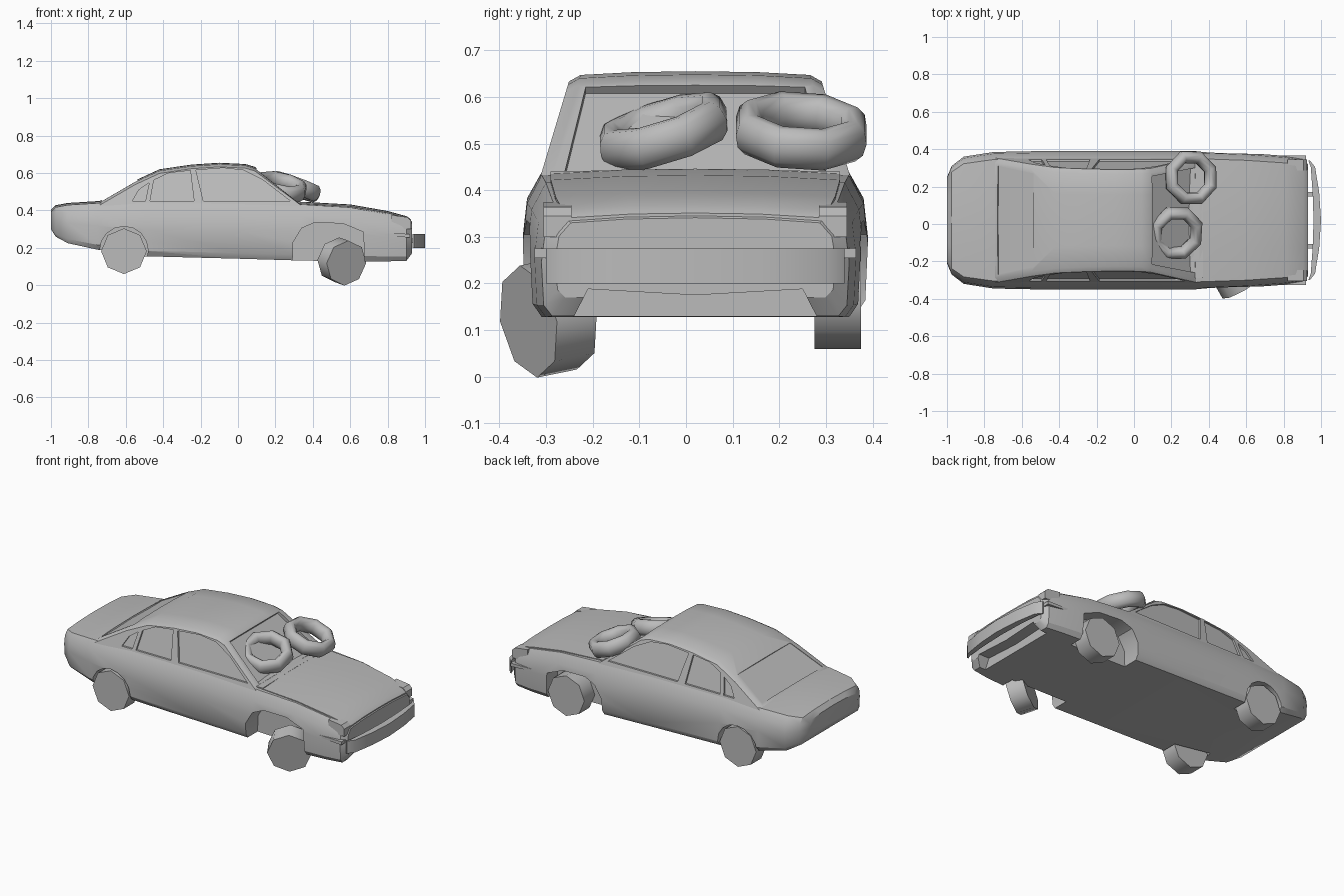
import bpy, bmesh, math
from mathutils import Vector, Matrix

if "Cube" in bpy.data.objects:
    bpy.data.objects.remove(bpy.data.objects["Cube"], do_unlink=True)

CY = 0.02  # centre line of the car

grey = bpy.data.materials.new("plain_grey")
grey.use_nodes = True
COLOUR = (0.5, 0.5, 0.5, 1)
grey.diffuse_color = COLOUR
grey.node_tree.nodes["Principled BSDF"].inputs["Base Color"].default_value = COLOUR


def finish(name, bm):
    bmesh.ops.recalc_face_normals(bm, faces=bm.faces)
    mesh = bpy.data.meshes.new(name)
    bm.to_mesh(mesh)
    bm.free()
    mesh.materials.append(grey)
    ob = bpy.data.objects.new(name, mesh)
    bpy.context.collection.objects.link(ob)
    return ob


def activate(ob):
    bpy.ops.object.select_all(action='DESELECT')
    ob.select_set(True)
    bpy.context.view_layer.objects.active = ob


def smooth(ob, degrees):
    activate(ob)
    bpy.ops.object.shade_smooth_by_angle(angle=math.radians(degrees))


def loft(name, rings):
    """Skin closed rings of equal length and cap both ends."""
    bm = bmesh.new()
    loops = [[bm.verts.new(p) for p in ring] for ring in rings]
    n = len(loops[0])
    for a, b in zip(loops, loops[1:]):
        for i in range(n):
            j = (i + 1) % n
            bm.faces.new((a[i], a[j], b[j], b[i]))
    bm.faces.new(loops[0])
    bm.faces.new(loops[-1])
    return finish(name, bm)


def section(x, half):
    """Mirror a half section, given from bottom centre to top centre."""
    left = [(x, CY + y, z) for y, z in half]
    return left + [(x, CY - y, z) for y, z in half[-2:0:-1]]


def prism(name, outline, inner, outer, side=1):
    """Extrude an x,z outline between two y positions (numbers or functions of z)."""
    def at(y, z):
        return CY + side * (y(z) if callable(y) else y)
    return loft(name, [[(x, at(y, z), z) for x, z in outline] for y in (inner, outer)])


def cut(ob, cutters):
    for c in cutters:
        c.hide_render = True
        mod = ob.modifiers.new("cut", 'BOOLEAN')
        mod.object, mod.operation, mod.solver = c, 'DIFFERENCE', 'EXACT'
        activate(ob)
        bpy.ops.object.modifier_apply(modifier=mod.name)
        bpy.data.objects.remove(c, do_unlink=True)


def glass_cutter(start, end, w_start, w_end, depth):
    """Block sunk to a given depth under a sloping screen."""
    a, b = Vector(start), Vector(end)
    d = (b - a).normalized()
    n = Vector((-d.y, d.x))
    n = n if n.y > 0 else -n
    rings = []
    for off in (-depth, 0.1):
        p, q = a + n * off, b + n * off
        rings.append([(p.x, CY - w_start, p.y), (p.x, CY + w_start, p.y),
                      (q.x, CY + w_end, q.y), (q.x, CY - w_end, q.y)])
    return loft("screen_cutter", rings)


# Lower body: x, bottom, top, half width
stations = [(-1.0, .30, .40, .23), (-.975, .26, .425, .29), (-.91, .225, .437, .34),
            (-.75, .19, .447, .365), (-.5, .155, .447, .37), (0, .142, .445, .37),
            (.34, .132, .44, .37), (.6, .128, .424, .36), (.8, .128, .388, .345),
            (.9, .13, .362, .33), (.93, .17, .338, .30)]
rings = []
for x, zb, zt, w in stations:
    h = zt - zb
    rings.append(section(x, [(0, zb), (.93 * w, zb), (.985 * w, zb + .1 * h), (w, zb + .5 * h),
                             (.975 * w, zb + .78 * h), (.89 * w, zt - .008),
                             (.5 * w, zt), (0, zt + .003)]))
body = loft("lower_body", rings)

# Wheel arches and lower intake
rear_arch = [(-.61 + .13 * math.cos(i * math.pi / 8), .185 + .13 * math.sin(i * math.pi / 8))
             for i in range(16)]
front_arch = [(.29, .05), (.295, .23), (.34, .305), (.41, .335), (.56, .33), (.67, .285), (.68, .05)]
cutters = [prism("arch_cutter", o, .25, .5, s) for o in (rear_arch, front_arch) for s in (1, -1)]
intake = [[(x, CY + y, z) for y, z in ((-.265, .12), (.265, .12), (.23, .188), (0, .175), (-.23, .188))]
          for x in (.86, 1.0)]
cutters.append(loft("intake_cutter", intake))
cut(body, cutters)
smooth(body, 32)


# Cabin: roof line as x, z, with flat leaning sides
def side_plane(z):
    return .335 - .3 * (z - .42)


rings = []
for x, zr in [(-.745, .447), (-.55, .56), (-.42, .62), (-.25, .645), (-.1, .655), (.04, .648),
              (.09, .633), (.34, .435)]:
    edge = max(zr - .022, .425)
    w = side_plane(edge)
    rings.append(section(x, [(0, .41), (side_plane(.41), .41), (w, edge),
                             (w - .025, zr - .008), (.5 * w, zr - .002), (0, zr)]))
cabin = loft("cabin", rings)
windows = [
    [(-.185, .45), (-.225, .615), (-.08, .627), (.03, .615), (.13, .565), (.28, .45)],
    [(-.47, .45), (-.45, .562), (-.37, .6), (-.255, .613), (-.235, .45)],
    [(-.565, .45), (-.53, .51), (-.475, .548), (-.495, .45)]]
cutters = [prism("window_cutter", o, lambda z: side_plane(z) - .012, .6, s)
           for o in windows for s in (1, -1)]
cutters.append(glass_cutter((.10, .625), (.33, .443), .235, .28, .022))
cutters.append(glass_cutter((-.73, .456), (-.54, .566), .29, .25, .01))
cut(cabin, cutters)
smooth(cabin, 32)

# Cowl strip at the foot of the windscreen
smooth(loft("cowl", [section(x, [(0, .42), (.31, .42), (.31, z), (0, z + .006)])
                     for x, z in ((.28, .436), (.37, .44))]), 30)

# Raised hood panel with a drooping front lip
rings = [section(x, [(0, z - .03), (w, z - .03), (w, z - .004), (.5 * w, z + .004), (0, z + .006)])
         for x, z, w in ((.35, .44, .31), (.6, .426, .31), (.8, .391, .3), (.905, .362, .285),
                         (.925, .345, .27))]
smooth(loft("hood", rings), 32)

# Headlights
for side, word in ((1, "left"), (-1, "right")):
    lamp = [(.82, .30), (.925, .30), (.925, .345), (.905, .364), (.82, .375)]
    prism(word + "_headlight", lamp, .265, .325, side)
    trim = [(.70, .268), (.92, .255), (.92, .275), (.70, .278)]
    prism(word + "_side_trim", trim, .30, .345, side)

# Detached front bumper and its brackets
rings = []
for y, back, front in ((-.32, .932, .94), (-.285, .945, .968), (-.15, .955, .99), (0, .96, 1.0),
                       (.15, .955, .99), (.285, .945, .968), (.32, .932, .94)):
    rings.append([(back, CY + y, .2), (front, CY + y, .2), (front, CY + y, .275), (back, CY + y, .275)])
smooth(loft("front_bumper", rings), 30)
for y in (-.14, .14):
    prism("bumper_bracket", [(.9, .225), (.96, .225), (.96, .25), (.9, .25)], y - .012, y + .012)


# Wheels: octagonal drums whose outer face looks along the given side
def wheel(name, centre, yaw=0, roll=0, width=.1):
    bm = bmesh.new()
    bmesh.ops.create_cone(bm, cap_ends=True, segments=8, radius1=.122, radius2=.122, depth=width)
    turn = (Matrix.Translation(centre) @ Matrix.Rotation(math.radians(yaw), 4, 'Z')
            @ Matrix.Rotation(math.radians(roll), 4, 'X') @ Matrix.Rotation(math.pi / 2, 4, 'X'))
    bmesh.ops.transform(bm, matrix=turn, verts=bm.verts)
    smooth(finish(name, bm), 50)


wheel("rear_left_wheel", (-.61, .325, .182))
wheel("rear_right_wheel", (-.61, -.295, .182))
wheel("front_left_wheel", (.54, .325, .182))
wheel("front_right_wheel", (.555, -.295, .127), yaw=30, roll=10)


# Loose tyres lying on the hood
def tyre(name, centre, tilt_x, tilt_y):
    bm = bmesh.new()
    turn = (Matrix.Translation(centre) @ Matrix.Rotation(math.radians(tilt_y), 4, 'Y')
            @ Matrix.Rotation(math.radians(tilt_x), 4, 'X'))
    loops = []
    for i in range(8):
        a = (i + .5) * math.pi / 4
        loop = []
        for j in range(10):
            b = j * math.pi / 5
            r = .118 + .034 * math.cos(b)
            loop.append(bm.verts.new(turn @ Vector((r * math.cos(a), r * math.sin(a), .046 * math.sin(b)))))
        loops.append(loop)
    for i in range(8):
        p, q = loops[i], loops[(i + 1) % 8]
        for j in range(10):
            k = (j + 1) % 10
            bm.faces.new((p[j], p[k], q[k], q[j]))
    smooth(finish(name, bm), 60)


tyre("loose_tyre_left", (.305, .247, .527), -4, 20)
tyre("loose_tyre_right", (.225, -.048, .525), 17, 12)
